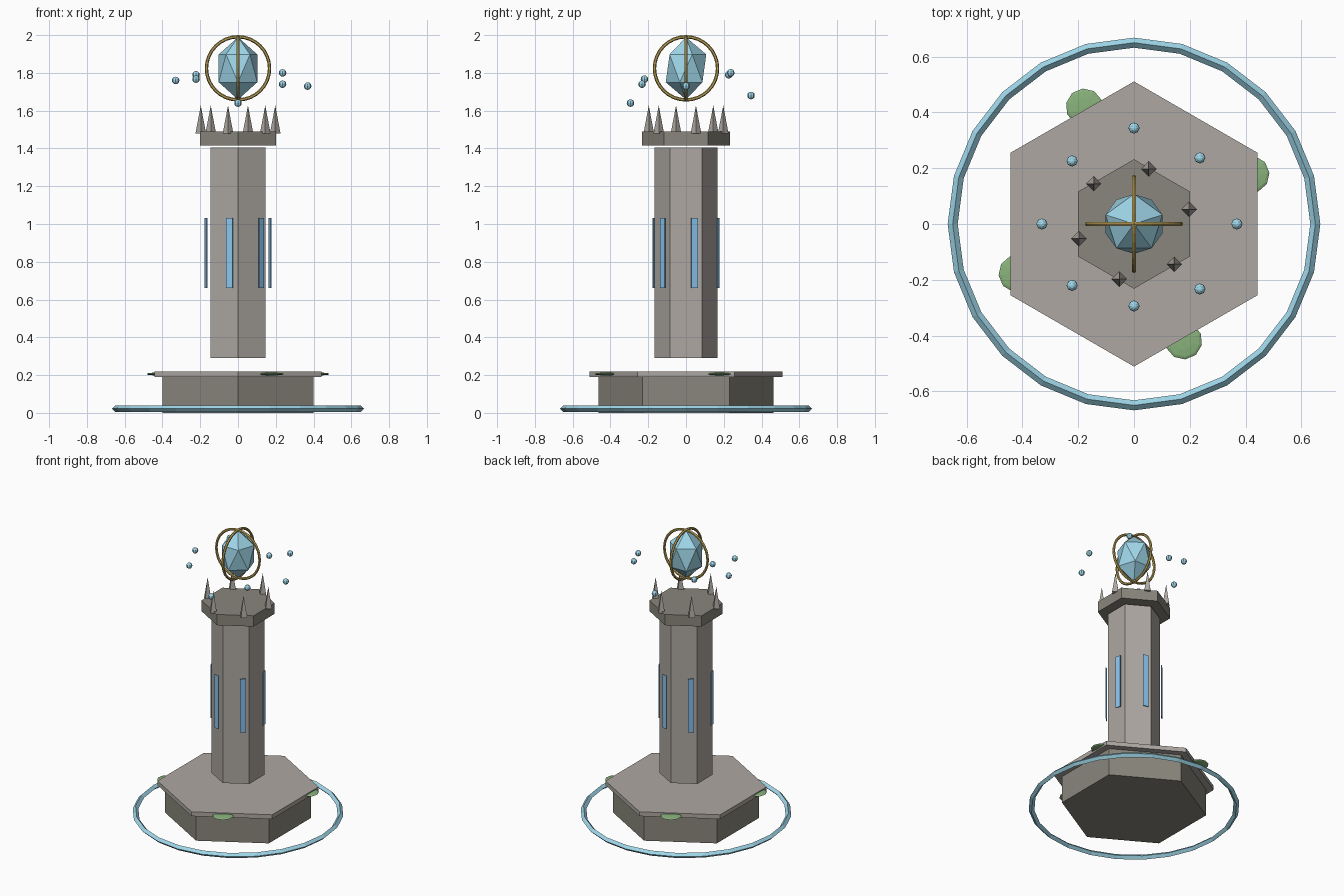
import bpy, bmesh, math
from mathutils import Matrix, Vector

if "Cube" in bpy.data.objects:
    bpy.data.objects.remove(bpy.data.objects["Cube"])


def material(name, rgb):
    m = bpy.data.materials.new(name)
    m.diffuse_color = (*rgb, 1)
    m.use_nodes = True
    m.node_tree.nodes["Principled BSDF"].inputs["Base Color"].default_value = m.diffuse_color
    return m


STONE = material("stone", (0.42, 0.39, 0.36))
DARK = material("dark_stone", (0.25, 0.24, 0.20))
BLUE = material("crystal_blue", (0.35, 0.68, 0.82))
RUNE = material("rune_blue", (0.25, 0.55, 0.85))
GOLD = material("gold", (0.50, 0.36, 0.10))
MOSS = material("moss_green", (0.25, 0.45, 0.20))


def finish(name, bm, mat, matrix=None):
    if matrix is not None:
        bm.transform(matrix)
    bmesh.ops.recalc_face_normals(bm, faces=bm.faces)
    me = bpy.data.meshes.new(name)
    bm.to_mesh(me)
    bm.free()
    me.materials.append(mat)
    ob = bpy.data.objects.new(name, me)
    bpy.context.collection.objects.link(ob)
    return ob


def prism(name, sides, r, z0, z1, mat, x=0, y=0, pointed=False):
    # flat sided column or spike with a corner on the y axis
    bm = bmesh.new()
    ring = [(x + r * math.sin(2 * math.pi * i / sides),
             y + r * math.cos(2 * math.pi * i / sides)) for i in range(sides)]
    low = [bm.verts.new((*p, z0)) for p in ring]
    bm.faces.new(low)
    if pointed:
        tip = bm.verts.new((x, y, z1))
        for i in range(sides):
            bm.faces.new((low[i], low[(i + 1) % sides], tip))
    else:
        top = [bm.verts.new((*p, z1)) for p in ring]
        bm.faces.new(top)
        for i in range(sides):
            j = (i + 1) % sides
            bm.faces.new((low[i], low[j], top[j], top[i]))
    return finish(name, bm, mat)


def torus(name, major, minor, n, m, z, mat, rot=(0, 0, 0)):
    bpy.ops.mesh.primitive_torus_add(major_radius=major, minor_radius=minor,
                                     major_segments=n, minor_segments=m,
                                     location=(0, 0, z), rotation=rot)
    ob = bpy.context.object
    ob.name = name
    ob.data.materials.append(mat)
    return ob


def ball(name, u, v, loc, size, mat, turn=0):
    bm = bmesh.new()
    bmesh.ops.create_uvsphere(bm, u_segments=u, v_segments=v, radius=1)
    return finish(name, bm, mat, Matrix.LocRotScale(
        Vector(loc), Matrix.Rotation(turn, 3, 'Z'), Vector(size)))


# stepped hexagonal stonework
prism("base", 6, 0.462, 0.0, 0.19, DARK)
prism("base_slab", 6, 0.511, 0.19, 0.22, STONE)
prism("column", 6, 0.168, 0.29, 1.405, STONE)
prism("column_cap", 6, 0.232, 1.415, 1.49, DARK)

# glowing ground ring
torus("ground_ring", 0.65, 0.018, 24, 4, 0.022, BLUE)

# crown spikes and rune strips share the same six directions
for k in range(6):
    a = math.radians(15 + 60 * k)
    c, s = math.cos(a), math.sin(a)
    prism(f"crown_spike_{k}", 4, 0.028, 1.48, 1.628, STONE,
          0.204 * c, 0.204 * s, pointed=True)
    bm = bmesh.new()
    bmesh.ops.create_cube(bm, size=1)
    finish(f"rune_strip_{k}", bm, RUNE, Matrix.LocRotScale(
        Vector((0.175 * c, 0.175 * s, 0.846)), Matrix.Rotation(a, 3, 'Z'),
        Vector((0.006, 0.037, 0.372))))

# moss patches on the slab rim
for k in range(4):
    a = math.radians(23 + 90 * k)
    ball(f"moss_patch_{k}", 10, 6,
         (0.455 * math.cos(a), 0.455 * math.sin(a), 0.206),
         (0.067, 0.067, 0.008), MOSS, a)

# floating crystal in two crossed hoops
bm = bmesh.new()
bmesh.ops.create_icosphere(bm, subdivisions=1, radius=1)
finish("crystal", bm, BLUE, Matrix.LocRotScale(
    Vector((0, 0, 1.824)), Matrix.Rotation(math.radians(18), 3, 'Z'),
    Vector((0.12, 0.12, 0.165))))
torus("hoop_front", 0.167, 0.009, 32, 6, 1.824, GOLD, (math.pi / 2, 0, 0))
torus("hoop_side", 0.167, 0.009, 32, 6, 1.824, GOLD, (0, math.pi / 2, 0))

# orbiting beads
beads = [(0.369, 0, 1.73), (0.236, 0.237, 1.80), (0, 0.344, 1.68),
         (-0.222, 0.226, 1.79), (-0.33, 0, 1.76), (-0.222, -0.22, 1.767),
         (0, -0.294, 1.64), (0.236, -0.233, 1.74)]
for k, p in enumerate(beads):
    ball(f"bead_{k}", 8, 6, p, (0.02, 0.02, 0.02), BLUE)
